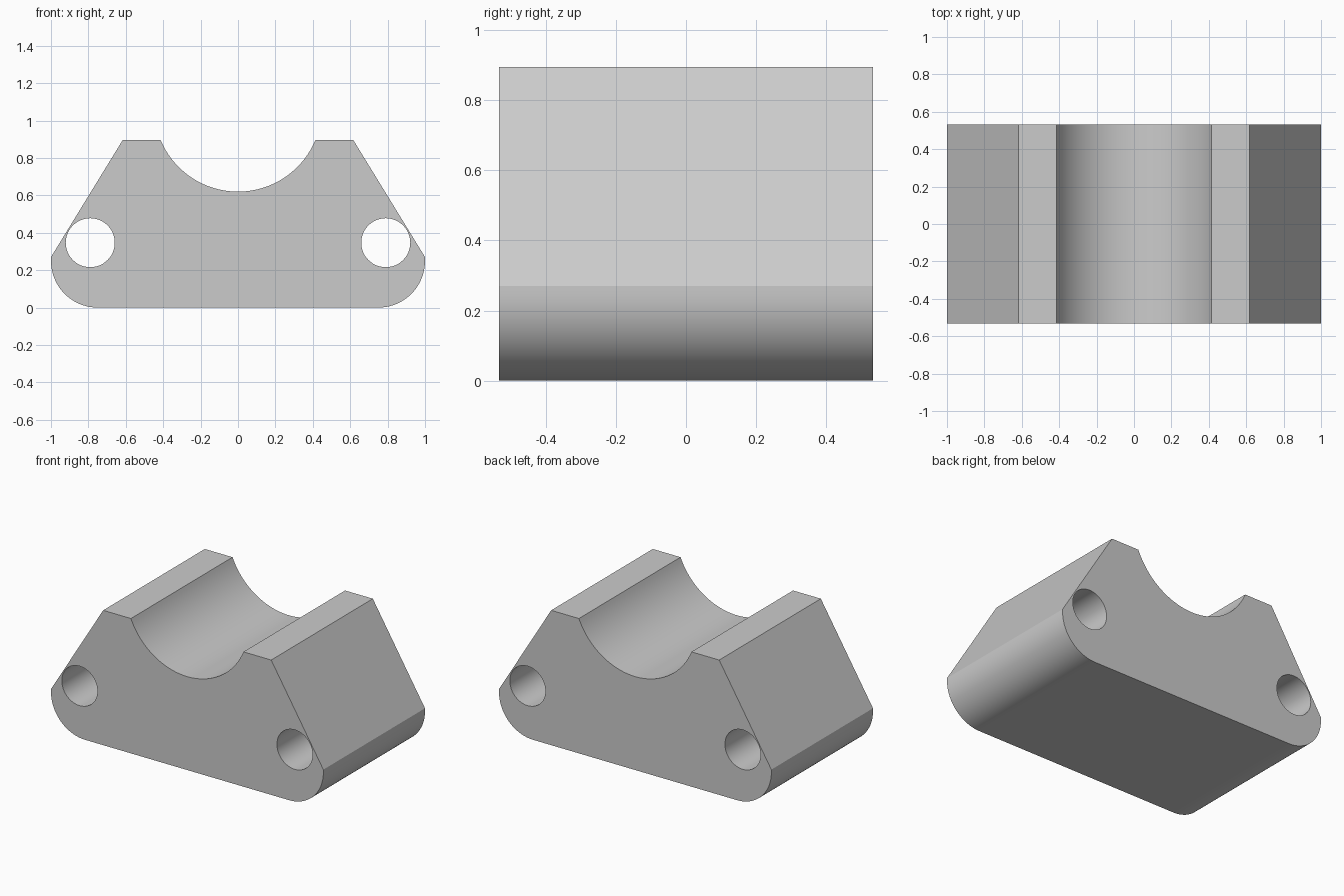
import bpy
import bmesh
from math import sin, cos, radians, asin, degrees
from mathutils import Vector

cube = bpy.data.objects.get("Cube")
if cube:
    bpy.data.objects.remove(cube)

HALF_DEPTH = 0.533
TOP = 0.895
CORNER = 0.25                            # rounded lower corners
GROOVE_R, GROOVE_Z = 0.448, 1.068        # cylindrical saddle
HOLE_X, HOLE_Z, HOLE_R = 0.79, 0.347, 0.131


def arc(cx, cz, r, start, end, steps):
    """Points on an arc, angles in degrees."""
    angles = [radians(start + (end - start) * i / steps) for i in range(steps + 1)]
    return [(cx + r * cos(a), cz + r * sin(a)) for a in angles]


def add_loop(bm, points):
    """Closed edge loop in the front plane."""
    verts = [bm.verts.new((x, -HALF_DEPTH, z)) for x, z in points]
    return [bm.edges.new((v, verts[i - 1])) for i, v in enumerate(verts)]


# Outline: right half from the bottom up, groove, mirrored left half
right = arc(1 - CORNER, CORNER, CORNER, -90, 0, 20) + [(1, 0.27), (0.617, TOP)]
left = [(-x, z) for x, z in reversed(right)]
lip = degrees(asin((GROOVE_Z - TOP) / GROOVE_R))
groove = arc(0, GROOVE_Z, GROOVE_R, -lip, lip - 180, 48)

# Front face with two bolt holes, extruded to the back
bm = bmesh.new()
edges = add_loop(bm, right + groove + left)
for side in (1, -1):
    edges += add_loop(bm, arc(side * HOLE_X, HOLE_Z, HOLE_R, 0, 360, 48)[:-1])
bmesh.ops.triangle_fill(bm, use_beauty=True, edges=edges, normal=Vector((0, -1, 0)))
result = bmesh.ops.extrude_face_region(bm, geom=bm.faces[:], use_keep_orig=True)
back = [g for g in result["geom"] if isinstance(g, bmesh.types.BMVert)]
bmesh.ops.translate(bm, verts=back, vec=(0, 2 * HALF_DEPTH, 0))
bmesh.ops.recalc_face_normals(bm, faces=bm.faces[:])

mesh = bpy.data.meshes.new("saddle_block")
bm.to_mesh(mesh)
bm.free()
block = bpy.data.objects.new("saddle_block", mesh)
bpy.context.collection.objects.link(block)

# Plain grey finish
grey = bpy.data.materials.new("light_grey")
grey.use_nodes = True
colour = (0.6, 0.6, 0.6, 1)
grey.diffuse_color = colour
grey.node_tree.nodes["Principled BSDF"].inputs["Base Color"].default_value = colour
mesh.materials.append(grey)

# Smooth curved walls, sharp rims
bpy.ops.object.select_all(action="DESELECT")
block.select_set(True)
bpy.context.view_layer.objects.active = block
bpy.ops.object.shade_smooth_by_angle(angle=radians(25))
